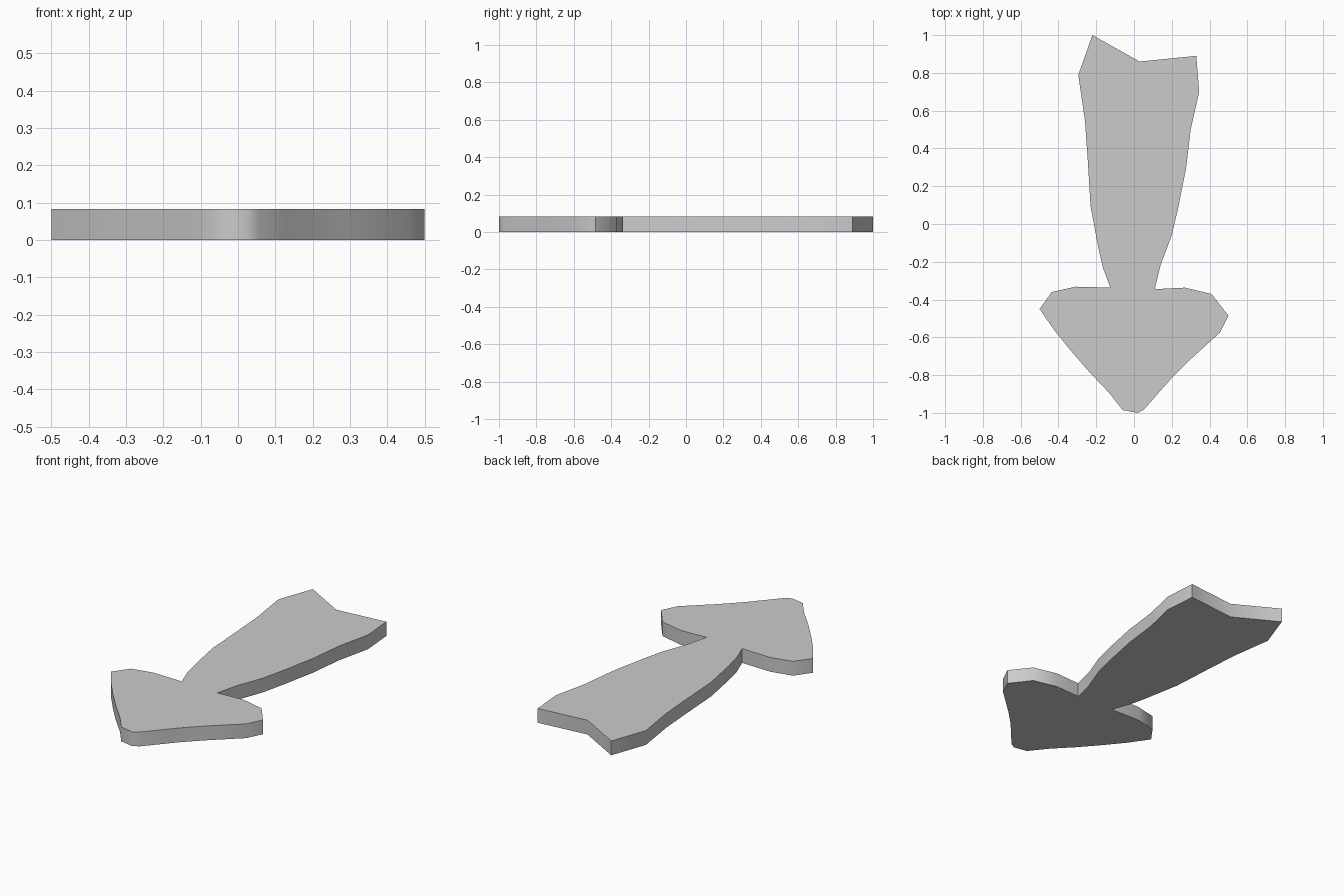
import bpy, bmesh
from math import radians

if "Cube" in bpy.data.objects:
    bpy.data.objects.remove(bpy.data.objects["Cube"])

THICKNESS = 0.083

# Hand-cut arrow outline, clockwise from the left tail tip
tail_notch = [(-0.22, 1.0), (0.03, 0.86), (0.33, 0.89)]
shaft_right = [(0.345, 0.70), (0.30, 0.50), (0.275, 0.29), (0.235, 0.09),
               (0.20, -0.06), (0.14, -0.22), (0.11, -0.345)]
head = [(0.27, -0.337), (0.41, -0.37), (0.5, -0.485), (0.455, -0.575),
        (0.29, -0.725), (0.2, -0.815), (0.125, -0.90), (0.055, -0.98),
        (0.02, -1.0), (-0.06, -0.985), (-0.135, -0.89), (-0.235, -0.785),
        (-0.335, -0.67), (-0.42, -0.565), (-0.5, -0.45), (-0.435, -0.36),
        (-0.31, -0.332), (-0.125, -0.337)]
shaft_left = [(-0.165, -0.23), (-0.19, -0.12), (-0.23, 0.095),
              (-0.245, 0.34), (-0.26, 0.55), (-0.295, 0.79)]


def extruded_plate(name, outline, height):
    """Flat plate from an outline, standing on z = 0."""
    bm = bmesh.new()
    face = bm.faces.new([bm.verts.new((x, y, 0)) for x, y in outline])
    top = bmesh.ops.extrude_face_region(bm, geom=[face], use_keep_orig=True)
    verts = [v for v in top["geom"] if isinstance(v, bmesh.types.BMVert)]
    bmesh.ops.translate(bm, verts=verts, vec=(0, 0, height))
    bmesh.ops.recalc_face_normals(bm, faces=bm.faces)
    mesh = bpy.data.meshes.new(name)
    bm.to_mesh(mesh)
    bm.free()
    obj = bpy.data.objects.new(name, mesh)
    bpy.context.collection.objects.link(obj)
    return obj


# Arrow plate with softly shaded rim and crisp corners
arrow = extruded_plate("arrow_plate", tail_notch + shaft_right + head + shaft_left, THICKNESS)
bpy.context.view_layer.objects.active = arrow
arrow.select_set(True)
bpy.ops.object.shade_smooth_by_angle(angle=radians(50))
